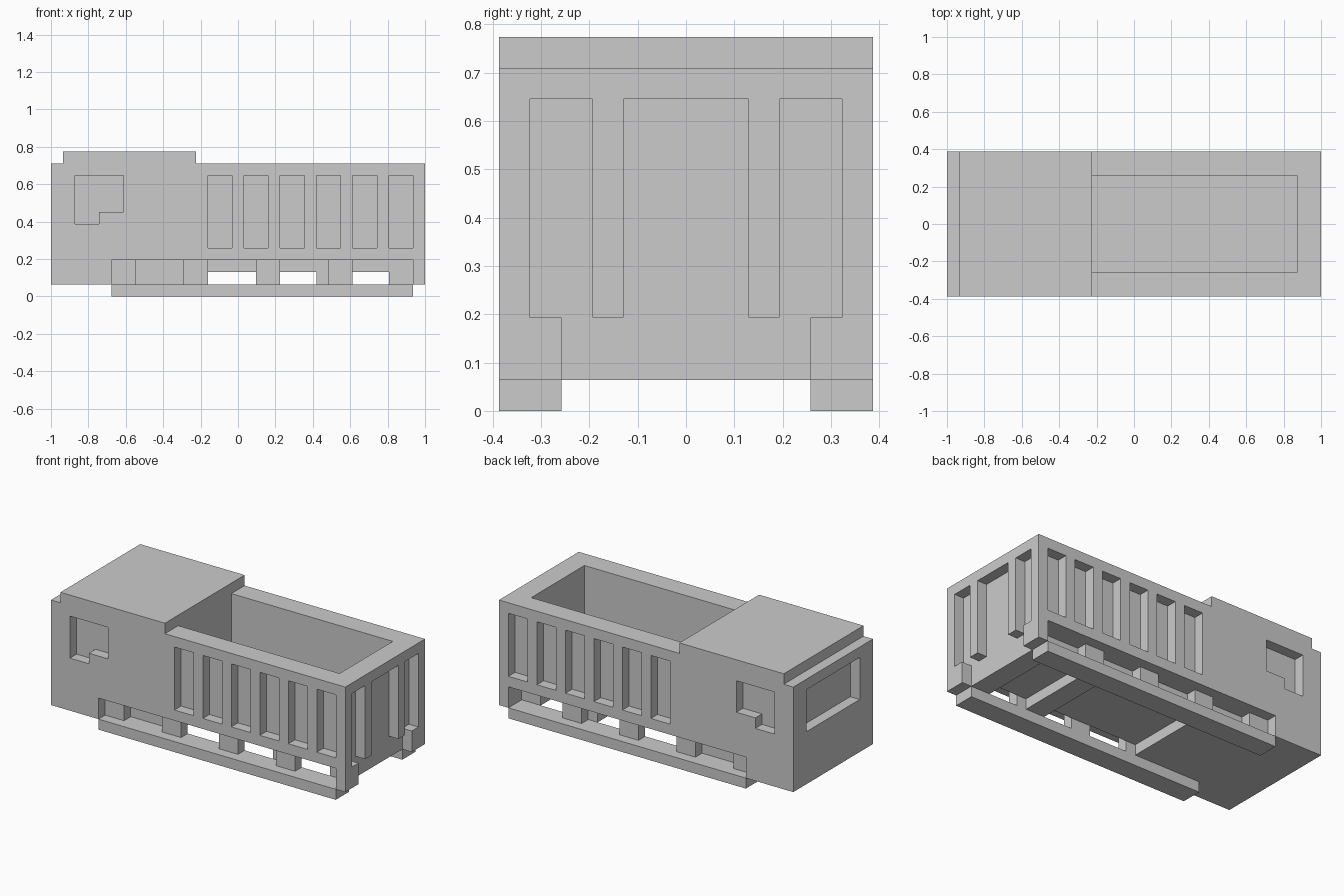
import bpy, bmesh
from mathutils import Vector

if "Cube" in bpy.data.objects:
    bpy.data.objects.remove(bpy.data.objects["Cube"])

U = 2 / 31  # the model sits on a regular block grid, 31 blocks long


def box(name, x0, x1, y0, y1, z0, z1):
    """Box in grid units: x counted from the left end, y from the centre line."""
    bm = bmesh.new()
    bmesh.ops.create_cube(bm, size=1)
    for v in bm.verts:
        v.co = Vector(((x0 + (v.co.x + .5) * (x1 - x0) - 15.5) * U,
                       (y0 + (v.co.y + .5) * (y1 - y0)) * U,
                       (z0 + (v.co.z + .5) * (z1 - z0)) * U))
    mesh = bpy.data.meshes.new(name)
    bm.to_mesh(mesh)
    bm.free()
    ob = bpy.data.objects.new(name, mesh)
    bpy.context.collection.objects.link(ob)
    return ob


body = box("body", 0, 31, -6, 6, 1, 11)
cutters = []


def cut(x0, x1, y0, y1, z0, z1):
    c = box("cutter", x0, x1, y0, y1, z0, z1)
    c.hide_render = True
    m = body.modifiers.new("cut", 'BOOLEAN')
    m.operation, m.solver, m.object = 'DIFFERENCE', 'EXACT', c
    cutters.append(c)


def cut_both(x0, x1, y0, y1, z0, z1):
    cut(x0, x1, y0, y1, z0, z1)
    cut(x0, x1, -y1, -y0, z0, z1)


# open tub behind the cab
cut(12, 29, -4, 4, 3, 12)

# skirt recess, with gaps between the pillars
cut_both(5, 30, 5, 7, 0, 3)
for a, b in ((7, 11), (13, 17), (19, 23), (25, 30)):
    cut_both(a, b, 4, 5.5, 0, 3)

# raised underside bays, leaving two crossbars
for a, b in ((12, 22), (24, 28)):
    cut(a, b, -4, 4, 0, 2)

# tail end: low recess and three tall panels between ribs
cut(30, 32, -4, 4, 0, 3)
cut(30, 32, -2, 2, 2, 10)
cut_both(30, 32, 3, 5, 3, 10)

# side panels between ribs
for i in range(6):
    cut_both(13 + 3 * i, 15 + 3 * i, 5, 7, 4, 10)

# stepped side windows and windscreen
cut_both(2, 6, 5, 7, 7, 10)
cut_both(2, 4, 5, 7, 6, 8)
cut(-1, 1, -4, 4, 6, 10)

# bake the cuts and remove the cutters
dg = bpy.context.evaluated_depsgraph_get()
baked = bpy.data.meshes.new_from_object(body.evaluated_get(dg))
body.modifiers.clear()
body.data = baked
for c in cutters:
    bpy.data.objects.remove(c)

# cab roof and side rails
box("cab_roof", 1, 12, -6, 6, 11, 12)
box("rail_front", 5, 30, -6, -4, 0, 1)
box("rail_back", 5, 30, 4, 6, 0, 1)
